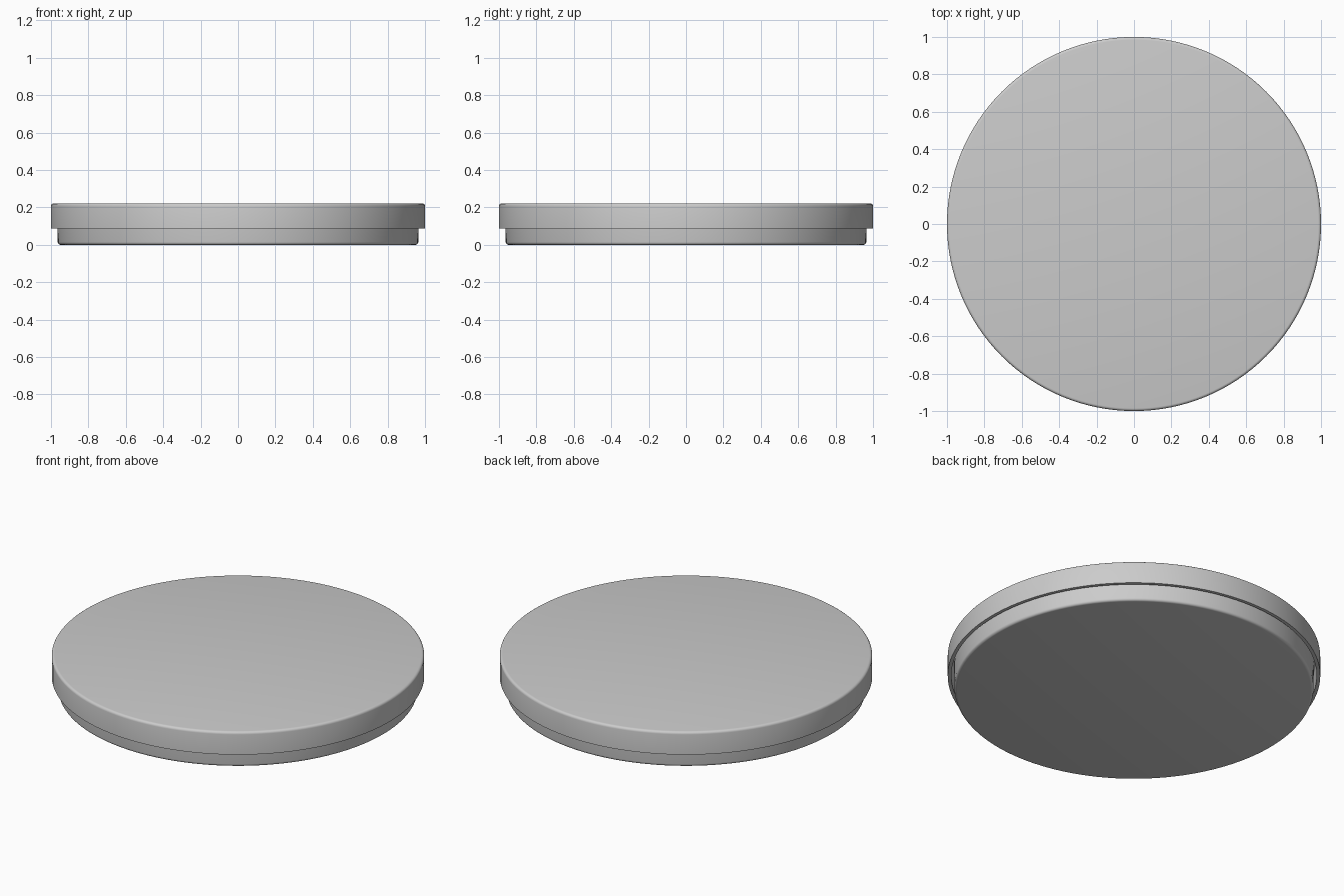
import bpy, bmesh, math

if "Cube" in bpy.data.objects:
    bpy.data.objects.remove(bpy.data.objects["Cube"])

SEGMENTS = 128


def fillet(cx, cz, r, a0, a1, n=4):
    """Arc of profile points (radius, height), angles in degrees."""
    return [(cx + r * math.cos(math.radians(a0 + (a1 - a0) * i / n)),
             cz + r * math.sin(math.radians(a0 + (a1 - a0) * i / n)))
            for i in range(n + 1)]


def lathe(name, profile):
    """Revolve a profile that starts and ends on the z axis."""
    bm = bmesh.new()
    verts = [bm.verts.new((r, 0, z)) for r, z in profile]
    edges = [bm.edges.new(pair) for pair in zip(verts, verts[1:])]
    bmesh.ops.spin(bm, geom=verts + edges, cent=(0, 0, 0), axis=(0, 0, 1),
                   angle=math.tau, steps=SEGMENTS, use_duplicate=False)
    bmesh.ops.remove_doubles(bm, verts=bm.verts, dist=1e-5)
    bmesh.ops.recalc_face_normals(bm, faces=bm.faces)
    mesh = bpy.data.meshes.new(name)
    bm.to_mesh(mesh)
    bm.free()
    obj = bpy.data.objects.new(name, mesh)
    bpy.context.collection.objects.link(obj)
    bpy.ops.object.select_all(action='DESELECT')
    obj.select_set(True)
    bpy.context.view_layer.objects.active = obj
    bpy.ops.object.shade_smooth_by_angle(angle=math.radians(35))
    return obj


# Shallow dish: rounded floor edge, thin upright wall, open top
lathe("dish_base",
      [(0, 0)] + fillet(0.949, 0.015, 0.015, -90, 0)
      + [(0.966, 0.185), (0.946, 0.185)]
      + fillet(0.934, 0.03, 0.01, 0, -90) + [(0, 0.02)])

# Overlapping lid: flat top, rounded rim, skirt with a small gap to the dish
lathe("dish_lid",
      [(0, 0.222)] + fillet(0.985, 0.207, 0.015, 90, 0)
      + [(1.0, 0.088), (0.981, 0.088)]
      + fillet(0.971, 0.192, 0.01, 0, 90) + [(0, 0.202)])
